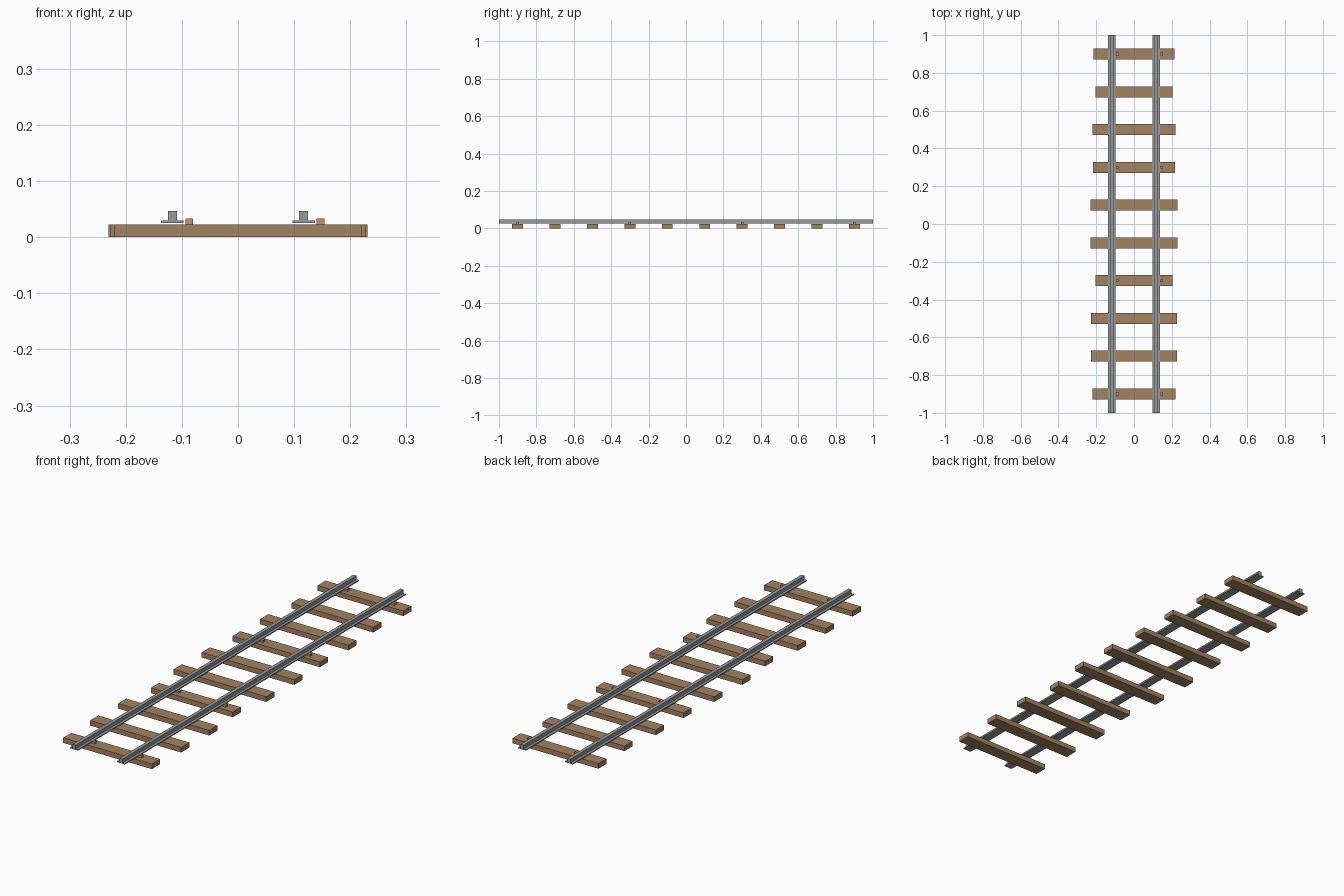
import bpy, bmesh

if "Cube" in bpy.data.objects:
    bpy.data.objects.remove(bpy.data.objects["Cube"])

def material(name, rgb):
    m = bpy.data.materials.new(name)
    m.diffuse_color = (*rgb, 1.0)
    m.use_nodes = True
    m.node_tree.nodes["Principled BSDF"].inputs["Base Color"].default_value = m.diffuse_color
    return m

WOOD = material("brown wood", (0.36, 0.225, 0.12))
STEEL = material("grey steel", (0.32, 0.325, 0.34))
SPIKE = material("light rust", (0.53, 0.30, 0.15))

def finish(name, bm, mat):
    bmesh.ops.recalc_face_normals(bm, faces=bm.faces)
    mesh = bpy.data.meshes.new(name)
    bm.to_mesh(mesh)
    bm.free()
    mesh.materials.append(mat)
    ob = bpy.data.objects.new(name, mesh)
    bpy.context.collection.objects.link(ob)
    return ob

def box(name, x0, x1, y0, y1, z0, z1, mat):
    bm = bmesh.new()
    bmesh.ops.create_cube(bm, size=1.0)
    for v in bm.verts:
        v.co = (x1 if v.co.x > 0 else x0, y1 if v.co.y > 0 else y0,
                z1 if v.co.z > 0 else z0)
    return finish(name, bm, mat)

# sleepers of slightly different lengths, from front to back
half_lengths = [0.221, 0.227, 0.227, 0.204, 0.231, 0.231, 0.218, 0.22, 0.204, 0.214]
for i, h in enumerate(half_lengths):
    y = -0.9 + 0.2 * i
    box(f"sleeper_{i + 1}", -h, h, y - 0.029, y + 0.029, 0.0, 0.023, WOOD)

# rails: upside-down T profile swept along y
GAUGE = 0.117
profile = [(-0.02, 0.0255), (0.02, 0.0255), (0.02, 0.03), (0.008, 0.03),
           (0.008, 0.0465), (-0.008, 0.0465), (-0.008, 0.03), (-0.02, 0.03)]
for side, cx in (("left", -GAUGE), ("right", GAUGE)):
    bm = bmesh.new()
    face = bm.faces.new([bm.verts.new((cx + x, -1.0, z)) for x, z in profile])
    ext = bmesh.ops.extrude_face_region(bm, geom=[face], use_keep_orig=True)
    for v in ext["geom"]:
        if isinstance(v, bmesh.types.BMVert):
            v.co.y = 1.0
    finish(f"rail_{side}", bm, STEEL)

    # spikes beside the rail on every third sleeper
    for i in range(0, 10, 3):
        y, x = -0.9 + 0.2 * i, cx + 0.03
        box(f"spike_{side}_{i // 3 + 1}", x - 0.007, x + 0.007,
            y - 0.007, y + 0.007, 0.02, 0.0335, SPIKE)
